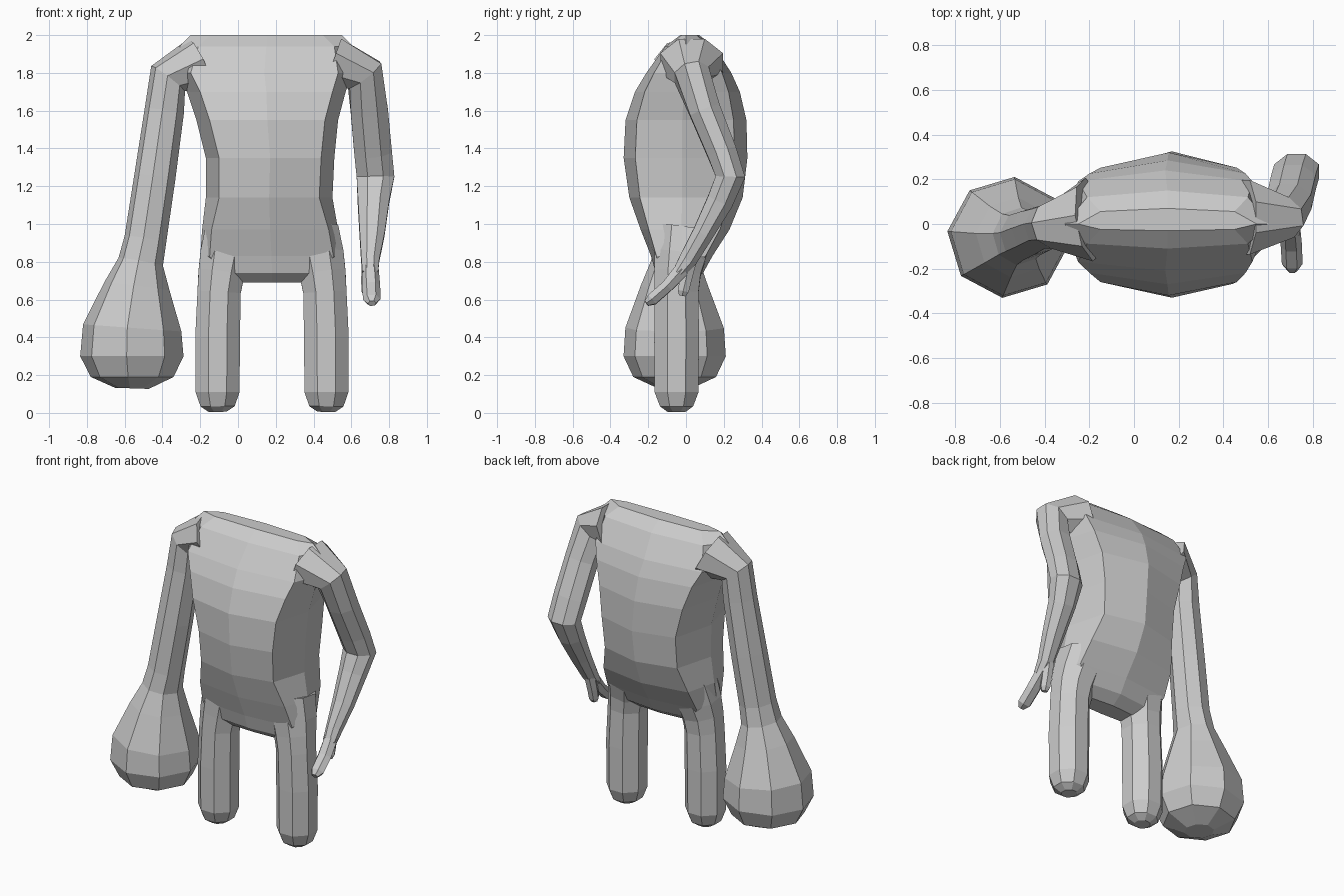
import bpy, bmesh, math
from mathutils import Vector

clay = bpy.data.materials.new("grey clay")
clay.diffuse_color = (0.6, 0.6, 0.6, 1)


def skin(name, rings):
    """Bridge equal-length point rings and cap both ends."""
    bm = bmesh.new()
    loops = [[bm.verts.new(p) for p in ring] for ring in rings]
    n = len(loops[0])
    for a, b in zip(loops, loops[1:]):
        for i in range(n):
            j = (i + 1) % n
            bm.faces.new((a[i], a[j], b[j], b[i]))
    bm.faces.new(loops[0])
    bm.faces.new(loops[-1])
    bmesh.ops.recalc_face_normals(bm, faces=bm.faces)
    mesh = bpy.data.meshes.new(name)
    bm.to_mesh(mesh)
    bm.free()
    mesh.materials.append(clay)
    obj = bpy.data.objects.new(name, mesh)
    bpy.context.collection.objects.link(obj)
    return obj


def limb(name, path, sides=8, phase=0.0):
    """Tube along (x, y, z, side radius, depth radius) stations."""
    pts = [Vector(s[:3]) for s in path]
    rings = []
    for i, (p, s) in enumerate(zip(pts, path)):
        t = (pts[min(i + 1, len(pts) - 1)] - pts[max(i - 1, 0)]).normalized()
        y = Vector((0, 1, 0))
        depth = (y - t * y.dot(t)).normalized()
        side = depth.cross(t)
        rings.append([p + side * s[3] * math.cos(a) + depth * s[4] * math.sin(a)
                      for a in (phase + k * math.tau / sides for k in range(sides))])
    return skin(name, rings)


# Torso: flattened octagons (z, left, right, front, back, corner inset)
profile = [
    (2.00, -0.25, 0.55, -0.03, 0.07, 0.10),
    (1.94, -0.31, 0.61, -0.11, 0.15, 0.10),
    (1.80, -0.32, 0.60, -0.21, 0.24, 0.07),
    (1.70, -0.27, 0.57, -0.27, 0.285, 0.07),
    (1.55, -0.22, 0.53, -0.32, 0.32, 0.07),
    (1.35, -0.17, 0.51, -0.33, 0.325, 0.07),
    (1.14, -0.17, 0.50, -0.30, 0.30, 0.07),
    (0.97, -0.19, 0.53, -0.24, 0.23, 0.05),
    (0.83, -0.20, 0.555, -0.185, 0.14, 0.05),
    (0.74, -0.15, 0.51, -0.16, 0.09, 0.05),
    (0.69, -0.08, 0.44, -0.10, 0.02, 0.05),
]
rings = []
for z, l, r, f, b, d in profile:
    c, m = (f + b) / 2 - 0.02, (l + r) / 2
    kf, kb = c + (f - c) * 0.8, c + (b - c) * 0.8
    rings.append([(l, c, z), (l + d, kf, z), (m, f, z), (r - d, kf, z),
                  (r, c, z), (r - d, kb, z), (m, b, z), (l + d, kb, z)])
skin("torso", rings)

# Legs, mirrored about the torso middle, flaring into the hips
for name, s in (("left_leg", -1), ("right_leg", 1)):
    stations = [(0.287, 0.005, 0.05, 0.05), (0.288, 0.035, 0.098, 0.095),
                (0.288, 0.11, 0.126, 0.126), (0.288, 0.40, 0.128, 0.128),
                (0.28, 0.64, 0.124, 0.126), (0.268, 0.74, 0.132, 0.132),
                (0.25, 0.84, 0.14, 0.15), (0.24, 0.98, 0.12, 0.17)]
    limb(name, [(0.18 + s * x, -0.05 + max(0, z - 0.7) * 0.14, z, a, b)
                for x, z, a, b in stations], phase=math.pi / 8)

# Heavy arm ending in a club
limb("club_arm", [
    (-0.20, 0.02, 1.85, 0.145, 0.19), (-0.37, -0.005, 1.77, 0.112, 0.105),
    (-0.39, -0.01, 1.60, 0.105, 0.10), (-0.44, -0.03, 1.25, 0.11, 0.11),
    (-0.49, -0.05, 0.92, 0.112, 0.115), (-0.515, -0.055, 0.80, 0.12, 0.13),
    (-0.535, -0.06, 0.67, 0.175, 0.18), (-0.56, -0.06, 0.45, 0.262, 0.262),
    (-0.562, -0.06, 0.30, 0.275, 0.272), (-0.56, -0.06, 0.19, 0.22, 0.22),
    (-0.562, -0.06, 0.13, 0.09, 0.09)], phase=0.1)

# Thin bent arm
limb("thin_arm", [
    (0.50, 0.03, 1.85, 0.15, 0.18), (0.67, 0.03, 1.79, 0.115, 0.10),
    (0.695, 0.10, 1.60, 0.107, 0.09), (0.715, 0.19, 1.38, 0.108, 0.085),
    (0.728, 0.235, 1.25, 0.108, 0.085), (0.717, 0.18, 1.12, 0.09, 0.075),
    (0.71, 0.09, 0.95, 0.072, 0.06), (0.70, 0.01, 0.81, 0.052, 0.052),
    (0.70, -0.04, 0.74, 0.045, 0.035)], phase=math.pi / 8)

# Two fingers
limb("long_finger", [
    (0.70, -0.02, 0.76, 0.045, 0.045), (0.705, -0.10, 0.67, 0.048, 0.036),
    (0.708, -0.18, 0.60, 0.046, 0.036), (0.71, -0.21, 0.58, 0.022, 0.018)],
     sides=6)
limb("thumb", [
    (0.69, 0.02, 0.80, 0.035, 0.04), (0.685, 0.00, 0.71, 0.033, 0.036),
    (0.685, -0.015, 0.645, 0.032, 0.034), (0.685, -0.02, 0.62, 0.02, 0.02)],
     sides=6)
